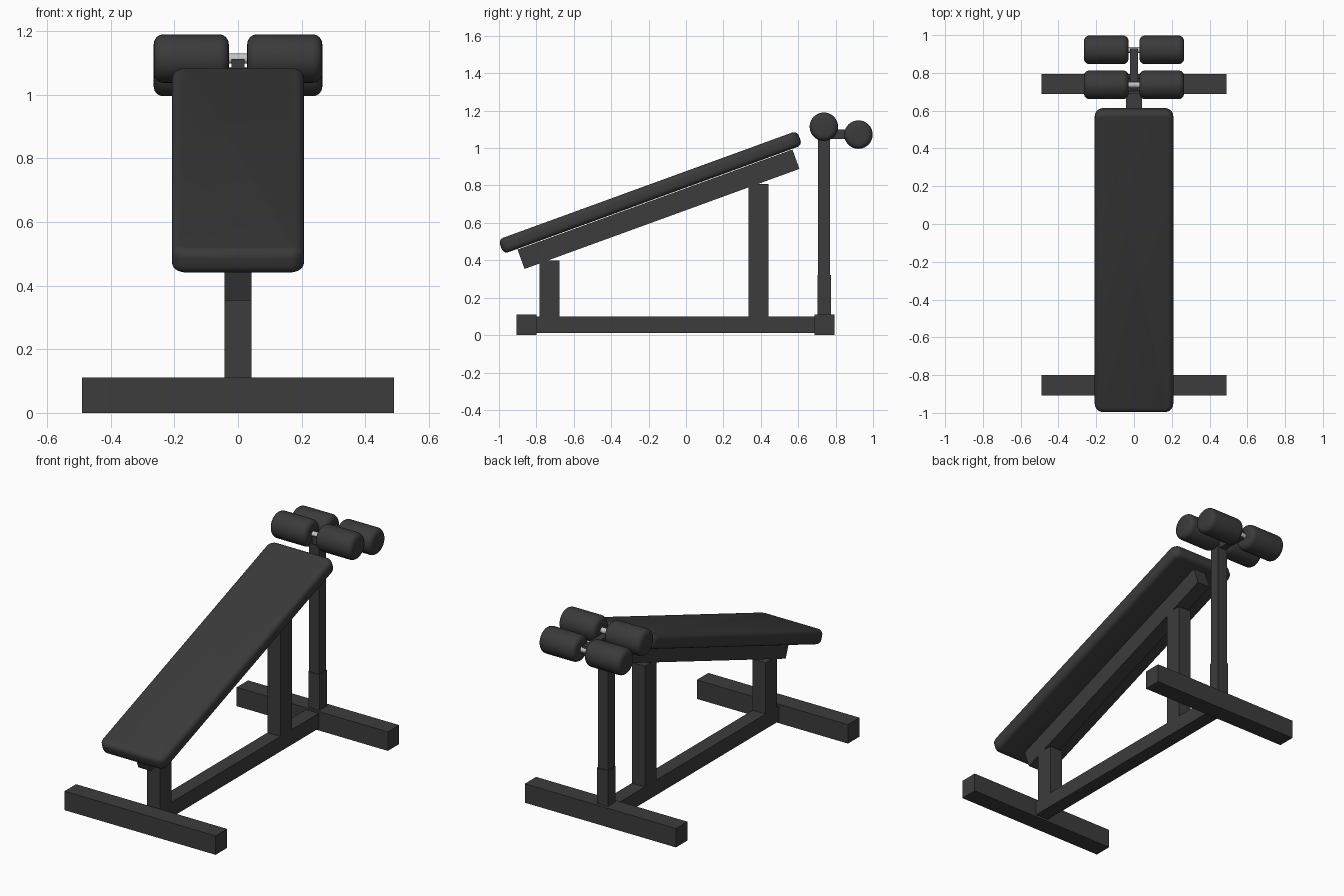
import bpy, bmesh, math
from mathutils import Vector

if "Cube" in bpy.data.objects:
    bpy.data.objects.remove(bpy.data.objects["Cube"])

TILT = math.radians(20)


def material(name, rgb):
    m = bpy.data.materials.new(name)
    m.diffuse_color = (*rgb, 1)
    m.use_nodes = True
    m.node_tree.nodes["Principled BSDF"].inputs["Base Color"].default_value = m.diffuse_color
    return m


FRAME = material("dark frame paint", (0.045, 0.045, 0.045))
VINYL = material("dark vinyl", (0.043, 0.043, 0.043))
STEEL = material("bare steel", (0.55, 0.55, 0.55))


def finish(name, bm, mat, loc, tilt=0.0):
    mesh = bpy.data.meshes.new(name)
    bmesh.ops.recalc_face_normals(bm, faces=bm.faces)
    bm.to_mesh(mesh)
    bm.free()
    ob = bpy.data.objects.new(name, mesh)
    bpy.context.collection.objects.link(ob)
    mesh.materials.append(mat)
    ob.location = loc
    ob.rotation_euler.x = tilt
    return ob


def smooth(ob):
    bpy.ops.object.select_all(action='DESELECT')
    ob.select_set(True)
    bpy.context.view_layer.objects.active = ob
    bpy.ops.object.shade_smooth_by_angle(angle=math.radians(40))


def block(name, size, loc, tilt=0.0):
    bm = bmesh.new()
    bmesh.ops.create_cube(bm, size=1)
    bmesh.ops.scale(bm, vec=Vector(size), verts=bm.verts)
    return finish(name, bm, FRAME, loc, tilt)


def span(name, half_x, y0, y1, z0, z1):
    """Frame tube centred on x, given by its y and z limits."""
    return block(name, (2 * half_x, y1 - y0, z1 - z0), (0, (y0 + y1) / 2, (z0 + z1) / 2))


def cylinder(name, radius, x0, x1, y, z, mat, rim=0.0, sides=40):
    """Cylinder along x with optionally rounded rims."""
    bm = bmesh.new()
    n = 6 if rim else 0
    half = (x1 - x0) / 2
    arc = [(half - rim + rim * math.cos(a), radius - rim + rim * math.sin(a))
           for a in (math.pi / 2 * i / max(n, 1) for i in range(n + 1))] if rim else [(half, radius)]
    profile = arc + [(-x, r) for x, r in reversed(arc)]
    rings = [[bm.verts.new((x, r * math.cos(t), r * math.sin(t)))
              for t in (2 * math.pi * k / sides for k in range(sides))] for x, r in profile]
    for a, b in zip(rings, rings[1:]):
        for k in range(sides):
            j = (k + 1) % sides
            bm.faces.new((a[k], a[j], b[j], b[k]))
    bm.faces.new(rings[0])
    bm.faces.new(rings[-1])
    ob = finish(name, bm, mat, ((x0 + x1) / 2, y, z))
    smooth(ob)
    return ob


# Base: two cross feet joined by a rail
span("front_foot", 0.49, -0.907, -0.80, 0.0, 0.111)
span("back_foot", 0.49, 0.688, 0.793, 0.0, 0.111)
span("base_rail", 0.042, -0.81, 0.70, 0.012, 0.10)

# Posts carrying the sloped beam
span("front_post", 0.042, -0.782, -0.677, 0.09, 0.40)
span("rear_post", 0.042, 0.335, 0.441, 0.09, 0.807)
block("sloped_beam", (0.084, 1.564, 0.11), (0, -0.147, 0.673), TILT)

# Padded board: rounded in plan, then softened along its edges
bm = bmesh.new()
bmesh.ops.create_cube(bm, size=1)
bmesh.ops.scale(bm, vec=(0.416, 1.70, 0.082), verts=bm.verts)
upright_edges = [e for e in bm.edges if abs(e.verts[0].co.z - e.verts[1].co.z) > 0.01]
bmesh.ops.bevel(bm, geom=upright_edges, offset=0.045, segments=6, profile=0.5, affect='EDGES')
rims = [e for e in bm.edges if abs(e.verts[0].co.z - e.verts[1].co.z) < 0.001]
bmesh.ops.bevel(bm, geom=rims, offset=0.028, segments=5, profile=0.5, affect='EDGES')
smooth(finish("board_pad", bm, VINYL, (0, -0.191, 0.763), TILT))

# Leg holder: upright in a sleeve, narrow tip and rearward arm
span("holder_sleeve", 0.036, 0.702, 0.774, 0.10, 0.32)
span("holder_upright", 0.032, 0.705, 0.769, 0.10, 1.07)
span("holder_tip", 0.02, 0.712, 0.748, 1.06, 1.113)
span("holder_arm", 0.02, 0.74, 0.93, 1.048, 1.10)

# Foam rollers on steel rods
for row, y, z in (("front", 0.737, 1.114), ("back", 0.922, 1.072)):
    cylinder(row + "_rod", 0.016, -0.2, 0.2, y, z, STEEL, sides=20)
    for side, s in (("left", -1), ("right", 1)):
        x0, x1 = sorted((s * 0.029, s * 0.265))
        cylinder(f"{row}_{side}_roller", 0.076, x0, x1, y, z, VINYL, rim=0.03)
